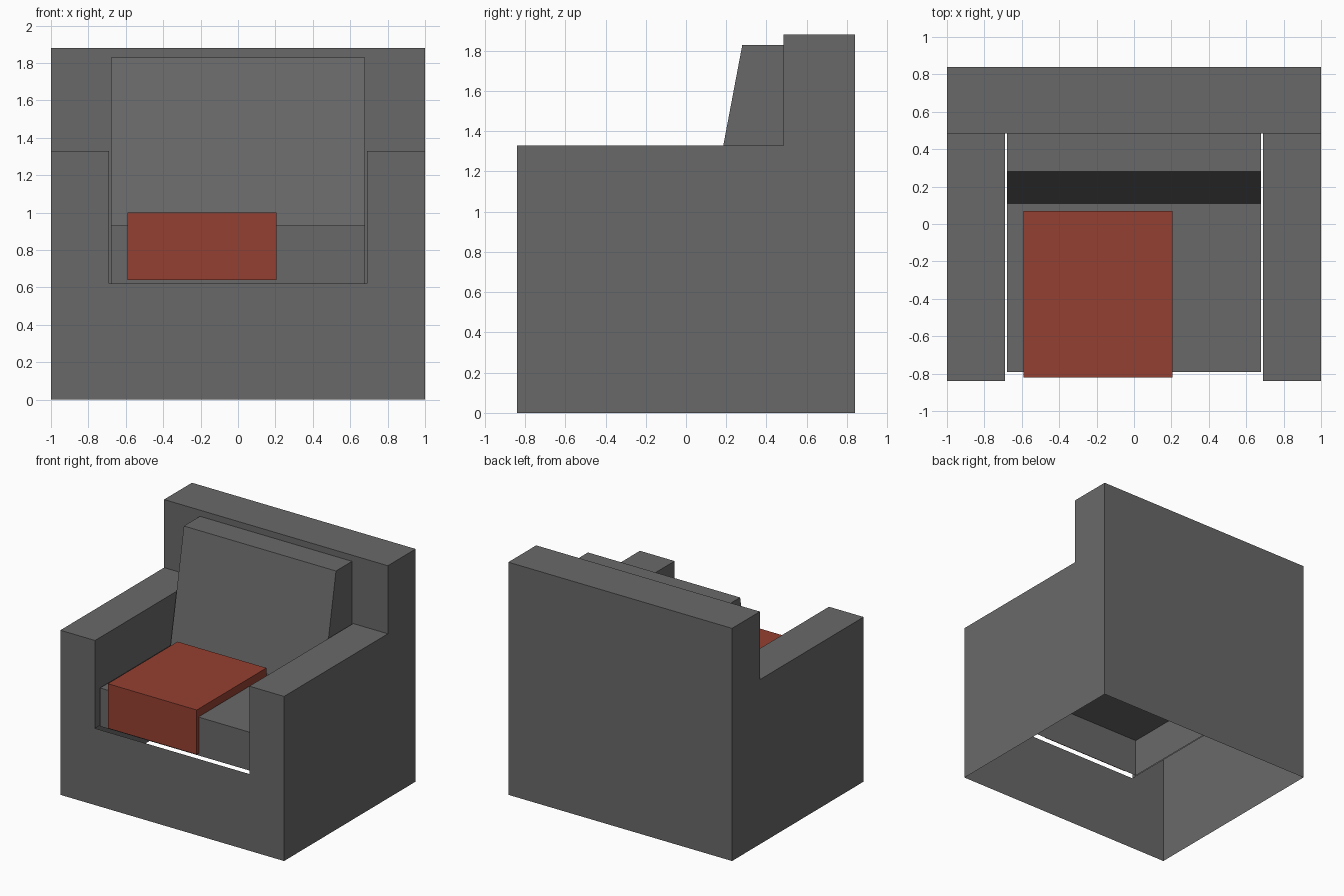
import bpy
import bmesh

if "Cube" in bpy.data.objects:
    bpy.data.objects.remove(bpy.data.objects["Cube"])


def material(name, rgb):
    m = bpy.data.materials.new(name)
    m.diffuse_color = (*rgb, 1.0)
    m.use_nodes = True
    m.node_tree.nodes["Principled BSDF"].inputs["Base Color"].default_value = m.diffuse_color
    return m


GREY = material("dark_grey_fabric", (0.141, 0.141, 0.141))
RED = material("rust_red_fabric", (0.301, 0.051, 0.032))


def finish(name, bm, mat):
    bmesh.ops.recalc_face_normals(bm, faces=bm.faces)
    mesh = bpy.data.meshes.new(name)
    bm.to_mesh(mesh)
    bm.free()
    mesh.materials.append(mat)
    obj = bpy.data.objects.new(name, mesh)
    bpy.context.collection.objects.link(obj)


def prism(name, profile, x0, x1, mat, open_edges=()):
    """Extrude a (y, z) profile along x, leaving out the listed profile edges."""
    bm = bmesh.new()
    a = [bm.verts.new((x0, y, z)) for y, z in profile]
    b = [bm.verts.new((x1, y, z)) for y, z in profile]
    bm.faces.new(a)
    bm.faces.new(b[::-1])
    n = len(profile)
    for i in range(n):
        if i not in open_edges:
            j = (i + 1) % n
            bm.faces.new((a[i], b[i], b[j], a[j]))
    finish(name, bm, mat)


# Main dimensions
W, ARM, CUSHION = 1.0, 0.69, 0.68
FRONT, REST, BACK = -0.84, 0.485, 0.84
RAIL, ARM_TOP, TOP = 0.62, 1.33, 1.88

# Chair frame: a thin shell, open underneath and around the seat
bm = bmesh.new()


def panel(*points):
    bm.faces.new([bm.verts.new(p) for p in points])


# Front with a notch for the seat
panel(*[(x, FRONT, z) for x, z in (
    (-W, 0), (W, 0), (W, ARM_TOP), (ARM, ARM_TOP),
    (ARM, RAIL), (-ARM, RAIL), (-ARM, ARM_TOP), (-W, ARM_TOP))])
# Outer sides, arm tops and inner arm walls
for s in (-1, 1):
    panel(*[(s * W, y, z) for y, z in (
        (FRONT, 0), (BACK, 0), (BACK, TOP), (REST, TOP),
        (REST, ARM_TOP), (FRONT, ARM_TOP))])
    panel((s * ARM, FRONT, ARM_TOP), (s * W, FRONT, ARM_TOP),
          (s * W, REST, ARM_TOP), (s * ARM, REST, ARM_TOP))
    panel((s * ARM, FRONT, RAIL), (s * ARM, REST, RAIL),
          (s * ARM, REST, ARM_TOP), (s * ARM, FRONT, ARM_TOP))
# Backrest front, top and rear
panel(*[(x, REST, z) for x, z in (
    (-ARM, RAIL), (ARM, RAIL), (ARM, ARM_TOP), (W, ARM_TOP),
    (W, TOP), (-W, TOP), (-W, ARM_TOP), (-ARM, ARM_TOP))])
panel((-W, REST, TOP), (W, REST, TOP), (W, BACK, TOP), (-W, BACK, TOP))
panel((-W, BACK, 0), (W, BACK, 0), (W, BACK, TOP), (-W, BACK, TOP))
bmesh.ops.remove_doubles(bm, verts=bm.verts, dist=0.0001)
finish("chair_frame", bm, GREY)

# Seat cushion, hollow and open underneath
prism("seat_cushion",
      [(-0.79, RAIL), (-0.79, 0.93), (REST, 0.93), (REST, RAIL)],
      -CUSHION, CUSHION, GREY, open_edges=(3,))

# Back cushion with a leaning front
prism("back_cushion",
      [(0.11, 0.93), (0.28, 1.83), (REST, 1.83), (REST, 0.93)],
      -CUSHION, CUSHION, GREY)

# Folded throw draped over the seat front
prism("throw_blanket",
      [(-0.82, 0.64), (-0.82, 1.0), (0.07, 1.0), (0.07, 0.935),
       (-0.793, 0.935), (-0.793, 0.64)],
      -0.59, 0.205, RED)
